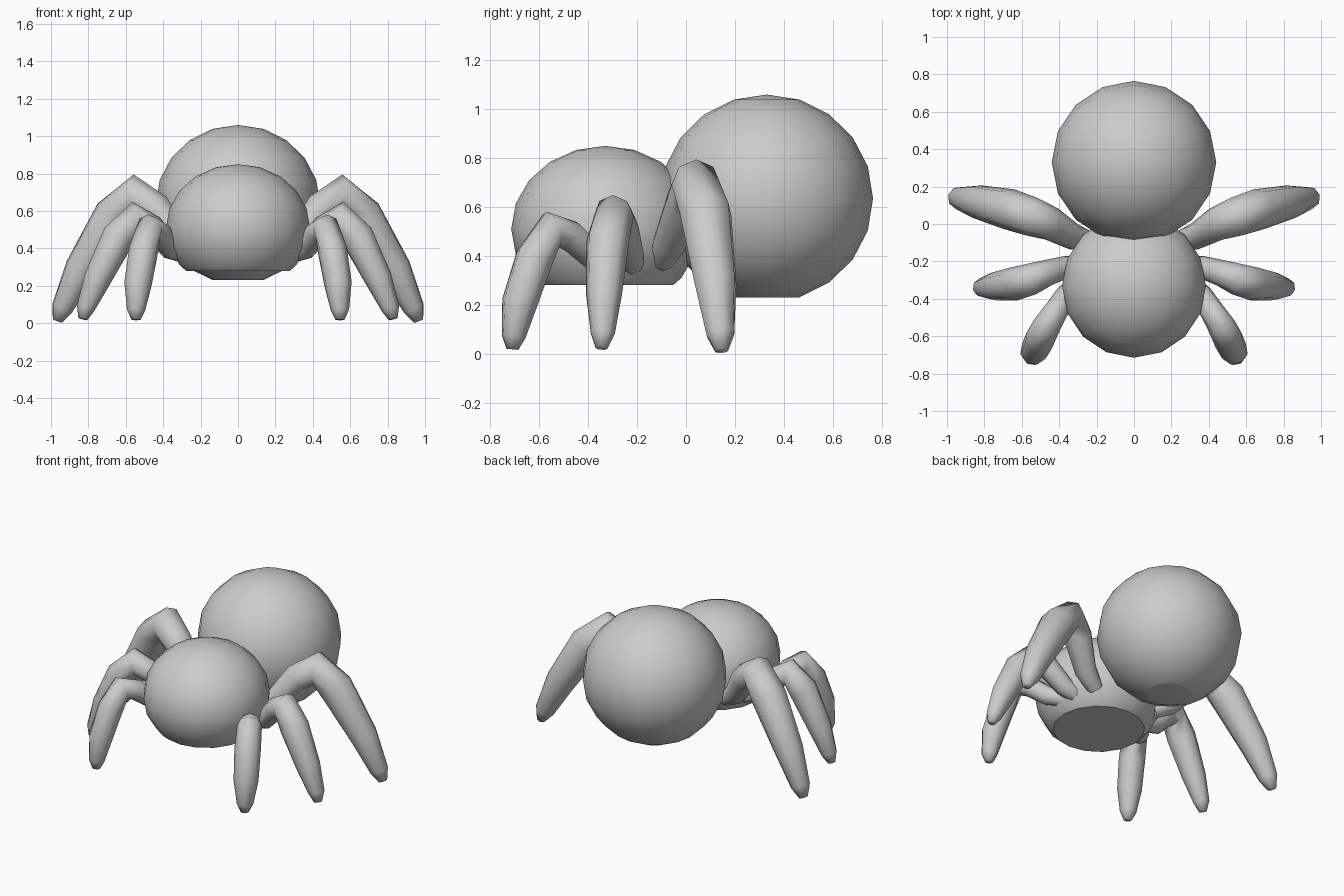
import bpy, bmesh, math
from mathutils import Vector, Matrix

old = bpy.data.objects.get("Cube")
if old:
    bpy.data.objects.remove(old, do_unlink=True)

grey = bpy.data.materials.new("plain_grey")
grey.use_nodes = True
grey.diffuse_color = (0.6, 0.6, 0.6, 1)
grey.node_tree.nodes["Principled BSDF"].inputs["Base Color"].default_value = (0.6, 0.6, 0.6, 1)


def add_object(name, bm, angle):
    bmesh.ops.recalc_face_normals(bm, faces=bm.faces)
    mesh = bpy.data.meshes.new(name)
    bm.to_mesh(mesh)
    bm.free()
    mesh.materials.append(grey)
    obj = bpy.data.objects.new(name, mesh)
    bpy.context.collection.objects.link(obj)
    bpy.ops.object.select_all(action="DESELECT")
    obj.select_set(True)
    bpy.context.view_layer.objects.active = obj
    bpy.ops.object.shade_smooth_by_angle(angle=math.radians(angle))
    return obj


def body_ball(name, center, radii, floor, angle):
    """Low-poly ellipsoid whose underside is flattened at the floor height."""
    bm = bmesh.new()
    place = Matrix.Translation(center) @ Matrix.Diagonal((*radii, 1))
    bmesh.ops.create_uvsphere(bm, u_segments=16, v_segments=10, radius=1, matrix=place)
    cut = bmesh.ops.bisect_plane(bm, geom=bm.verts[:] + bm.edges[:] + bm.faces[:],
                                 plane_co=(0, 0, floor), plane_no=(0, 0, -1), clear_outer=True)
    rim = [e for e in cut["geom_cut"] if isinstance(e, bmesh.types.BMEdge)]
    bmesh.ops.contextual_create(bm, geom=rim)
    return add_object(name, bm, angle)


def leg(name, path, radii, sides=8):
    """Tapered bent tube along the path, mirrored to the other side."""
    points = [Vector(p) for p in path]
    reach = points[-1] - points[0]
    across = Vector((-reach.y, reach.x, 0)).normalized()
    bm = bmesh.new()
    rings = []
    for i, (p, r) in enumerate(zip(points, radii)):
        before = points[max(i - 1, 0)]
        after = points[min(i + 1, len(points) - 1)]
        tangent = ((p - before).normalized() + (after - p).normalized()).normalized()
        up = across.cross(tangent).normalized()
        side = tangent.cross(up)
        turns = [2 * math.pi * k / sides for k in range(sides)]
        rings.append([bm.verts.new(p + r * (side * math.cos(t) + up * math.sin(t))) for t in turns])
    for a, b in zip(rings, rings[1:]):
        for k in range(sides):
            n = (k + 1) % sides
            bm.faces.new((a[k], a[n], b[n], b[k]))
    bm.faces.new(rings[0])
    bm.faces.new(rings[-1])
    obj = add_object(name, bm, 70)
    obj.modifiers.new("other_side", "MIRROR")


# Abdomen and head
body_ball("abdomen", (0, 0.33, 0.635), (0.44, 0.435, 0.425), 0.23, 60)
body_ball("head", (0, -0.33, 0.51), (0.385, 0.385, 0.34), 0.28, 40)

# Legs, each from hip over the knee to the foot
leg("back_legs",
    [(0.22, -0.10, 0.38), (0.32, -0.07, 0.45), (0.44, 0.00, 0.61), (0.55, 0.04, 0.69),
     (0.67, 0.08, 0.57), (0.84, 0.12, 0.29), (0.94, 0.14, 0.08), (0.965, 0.145, 0.012)],
    [0.05, 0.07, 0.09, 0.105, 0.11, 0.09, 0.06, 0.028])
leg("middle_legs",
    [(0.28, -0.22, 0.37), (0.36, -0.23, 0.40), (0.46, -0.26, 0.51), (0.55, -0.295, 0.565),
     (0.64, -0.32, 0.46), (0.75, -0.335, 0.24), (0.815, -0.34, 0.08), (0.83, -0.345, 0.022)],
    [0.05, 0.06, 0.07, 0.085, 0.09, 0.075, 0.05, 0.025])
leg("front_legs",
    [(0.28, -0.30, 0.37), (0.36, -0.38, 0.40), (0.42, -0.47, 0.48), (0.47, -0.55, 0.51),
     (0.505, -0.62, 0.39), (0.535, -0.68, 0.21), (0.545, -0.705, 0.07), (0.545, -0.71, 0.018)],
    [0.05, 0.06, 0.065, 0.075, 0.08, 0.075, 0.05, 0.025])
